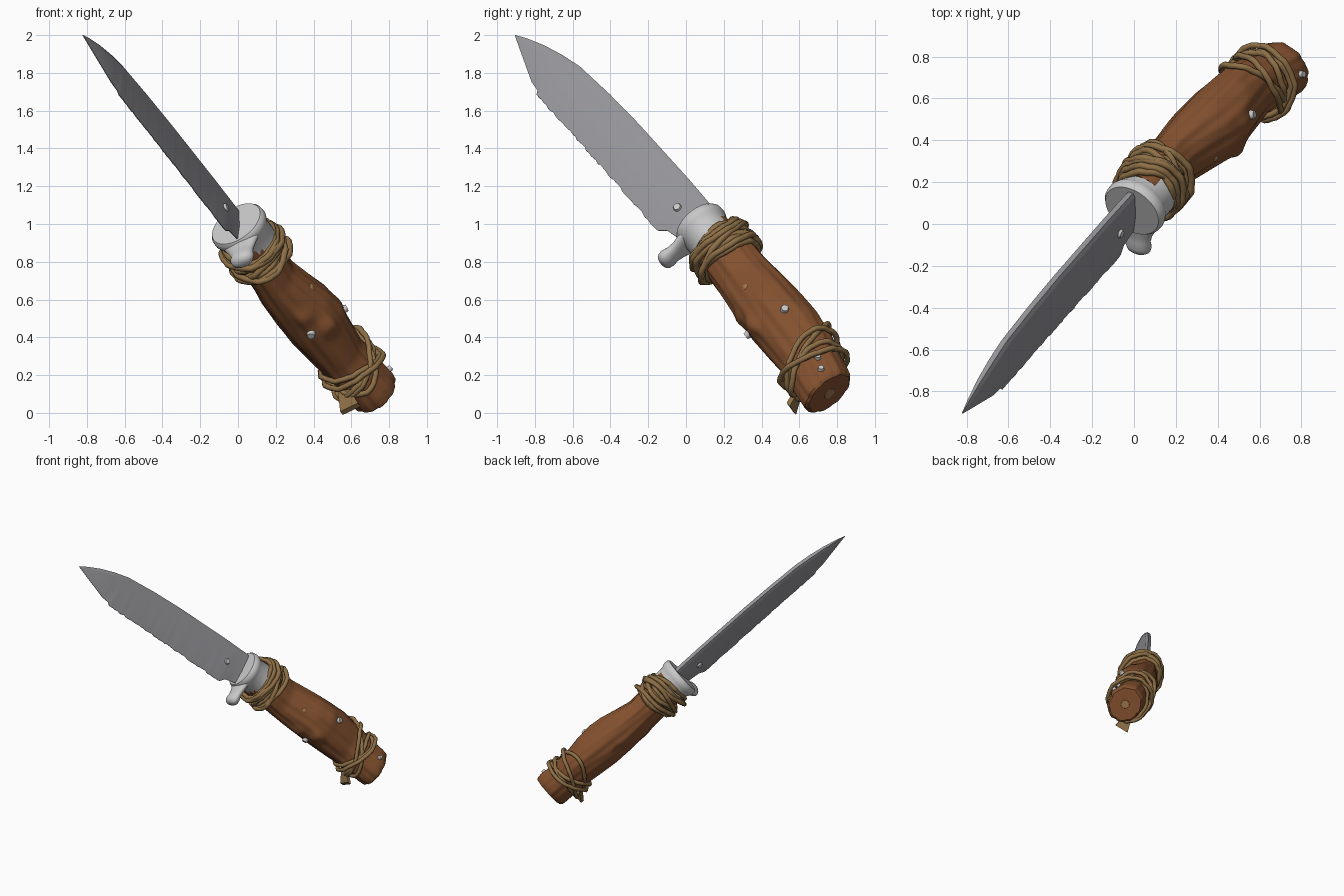
import bpy, bmesh, math, random
from mathutils import Vector, Matrix

if "Cube" in bpy.data.objects:
    bpy.data.objects.remove(bpy.data.objects["Cube"])
random.seed(4)

# Knife frame: u runs to the tip, v to the spine, n across the blade
O = Vector((0.04, 0.13, 0.945))
U = Vector((-0.506, -0.578, 0.641)).normalized()
V = Vector((-0.05, 0.76, 0.65))
V = (V - U * V.dot(U)).normalized()
N = U.cross(V)


def W(u, v, n):
    return O + U * u + V * v + N * n


def material(name, rgb):
    m = bpy.data.materials.new(name)
    m.diffuse_color = (*rgb, 1)
    m.use_nodes = True
    m.node_tree.nodes["Principled BSDF"].inputs["Base Color"].default_value = m.diffuse_color
    return m


STEEL = material("blade_steel", (0.30, 0.30, 0.32))
GUARD = material("pale_metal", (0.58, 0.58, 0.58))
WOOD = material("brown_wood", (0.23, 0.082, 0.028))
PALE = material("worn_wood", (0.36, 0.18, 0.075))
ROPE = material("tan_rope", (0.27, 0.16, 0.062))


def finish(name, mesh, mat, angle=35):
    ob = bpy.data.objects.new(name, mesh)
    bpy.context.collection.objects.link(ob)
    mesh.materials.clear()
    mesh.materials.append(mat)
    bpy.ops.object.select_all(action='DESELECT')
    ob.select_set(True)
    bpy.context.view_layer.objects.active = ob
    bpy.ops.object.shade_smooth_by_angle(angle=math.radians(angle))
    return ob


def loft(name, rings, mat, angle=35):
    bm = bmesh.new()
    rows = [[bm.verts.new(W(*p)) for p in r] for r in rings]
    k = len(rows[0])
    for a, b in zip(rows, rows[1:]):
        for i in range(k):
            bm.faces.new((a[i], a[(i + 1) % k], b[(i + 1) % k], b[i]))
    bm.faces.new(rows[0])
    bm.faces.new(rows[-1])
    bmesh.ops.recalc_face_normals(bm, faces=bm.faces)
    me = bpy.data.meshes.new(name)
    bm.to_mesh(me)
    bm.free()
    return finish(name, me, mat, angle)


def interp(table, x):
    # table rows sorted by rising first value
    if x <= table[0][0]:
        return table[0][1:]
    for a, b in zip(table, table[1:]):
        if x <= b[0]:
            t = (x - a[0]) / (b[0] - a[0])
            return tuple(p + (q - p) * t for p, q in zip(a[1:], b[1:]))
    return table[-1][1:]


# Blade: spine and edge profiles, lofted with a ground edge and chamfered spine
spine = [(0.02, 0.09), (0.12, 0.105), (0.34, 0.11), (0.8, 0.109), (1.05, 0.1),
         (1.298, 0.081), (1.42, 0.053), (1.54, 0.016), (1.65, -0.03), (1.709, -0.062)]
edge = [(0.02, -0.12), (0.123, -0.143), (0.19, -0.157), (0.225, -0.192), (0.245, -0.197),
        (0.766, -0.192), (1.344, -0.19), (1.362, -0.17), (1.423, -0.164),
        (1.558, -0.117), (1.65, -0.085), (1.709, -0.064)]
stations = sorted({p[0] for p in spine + edge} | {round(0.27 + 0.022 * i, 3) for i in range(49)})
rings = []
for u in stations:
    s, e = interp(spine, u)[0], interp(edge, u)[0]
    if 0.26 < u < 1.34:
        e += random.uniform(-0.003, 0.007)      # nicked edge
    h = s - e
    t = 0.022 * min(1, 0.08 + h / 0.2)
    b, c = e + min(0.1, 0.4 * h), s - min(0.022, 0.25 * h)
    rings.append([(u, e, 0.002), (u, b, t * 0.85), (u, c, t), (u, s, t * 0.6),
                  (u, s, -t * 0.6), (u, c, -t), (u, b, -t * 0.85), (u, e, -0.002)])
loft("blade", rings, STEEL, 18)


# Guard: flared oval collar plus a rounded finger stop
def oval(u, vc, nc, hv, hn, k=40):
    return [(u, vc + hv * math.cos(a), nc + hn * math.sin(a))
            for a in (2 * math.pi * i / k for i in range(k))]


loft("guard_collar", [oval(u, -0.012, 0, 0.142 * s, 0.152 * s) for u, s in
                      [(-0.06, 0.93), (0.02, 0.94), (0.045, 1.02), (0.06, 1.05),
                       (0.085, 1.04), (0.1, 0.97)]], GUARD)
stop = [(-0.06, .055, .038, .12), (-0.13, .055, .037, .1), (-0.18, .055, .034, .075),
        (-0.22, .058, .036, .064), (-0.255, .06, .044, .068), (-0.28, .06, .04, .06),
        (-0.296, .06, .025, .04), (-0.3, .06, .008, .015)]
loft("finger_stop", [[(uc + hu * math.cos(a), v, hn * math.sin(a))
                      for a in (2 * math.pi * i / 24 for i in range(24))]
                     for v, uc, hu, hn in stop], GUARD)

# Handle: bent, swelling branch (u, v centre, n centre, v half, n half)
grip = [(-1.25, -.1, -.058, .132, .118), (-1.238, -.1, -.058, .146, .13),
        (-1.2, -.095, -.056, .152, .135), (-1.1, -.078, -.042, .155, .13),
        (-0.95, -.045, -.02, .166, .13), (-0.82, -.038, -.018, .172, .148),
        (-0.7, -.033, -.016, .174, .163), (-0.58, -.028, -.01, .17, .162),
        (-0.48, -.025, .002, .165, .145), (-0.33, -.02, .016, .153, .118),
        (-0.15, -.01, .008, .145, .122), (0.0, -.01, 0, .135, .125)]
# knots: u, angle, height, width
knots = [(-0.66, math.radians(216), 0.03, 0.05), (-0.53, math.radians(196), 0.018, 0.04),
         (-0.68, math.radians(285), 0.012, 0.05), (-0.62, math.radians(75), -0.02, 0.035),
         (-0.8, math.radians(330), 0.01, 0.06), (-0.4, math.radians(120), 0.008, 0.06)]


def surf(u, a, off=0.0):
    vc, nc, hv, hn = interp(grip, u)
    r = off + 0.003 * math.sin(9 * a + 4 * u) + 0.002 * math.sin(17 * a - 6 * u)
    for ku, ka, kh, kw in knots:
        da = (a - ka + math.pi) % (2 * math.pi) - math.pi
        r += kh * math.exp(-((u - ku) ** 2 + (da * 0.16) ** 2) / kw ** 2)
    return (u, vc + (hv + r) * math.cos(a), nc + (hn + r) * math.sin(a))


us = [-1.25, -1.238] + [-1.2 + 0.025 * i for i in range(49)]
loft("wooden_handle", [[surf(u, 2 * math.pi * i / 72) for i in range(72)] for u in us], WOOD, 40)


# Round rivets and worn spots seated on a surface
def disc(name, pos, normal, r, depth, mat, dome=0.7):
    bm = bmesh.new()
    bmesh.ops.create_cone(bm, cap_ends=True, segments=16, radius1=r, radius2=r * dome, depth=depth)
    rot = normal.to_track_quat('Z', 'Y').to_matrix().to_4x4()
    bmesh.ops.transform(bm, matrix=Matrix.Translation(pos) @ rot, verts=bm.verts)
    me = bpy.data.meshes.new(name)
    bm.to_mesh(me)
    bm.free()
    finish(name, me, mat, 60)


def on_grip(name, u, deg, r, depth, mat):
    a = math.radians(deg)
    p = W(*surf(u, a, 0.001))
    tan = W(*surf(u, a + 0.1)) - W(*surf(u, a - 0.1))
    axis = W(*surf(u + 0.03, a)) - W(*surf(u - 0.03, a))
    nrm = axis.cross(tan).normalized()
    if nrm.dot(p - W(u, *interp(grip, u)[:2])) < 0:
        nrm = -nrm
    disc(name, p, nrm, r, depth, mat)


for sgn, side in ((1, "left"), (-1, "right")):
    disc("blade_rivet_" + side, W(0.247, -0.036, sgn * 0.022), N * sgn, 0.026, 0.02, GUARD)
for i, (u, deg) in enumerate([(-0.744, 287), (-0.63, 183), (-1.1, 290), (-1.18, 284)]):
    on_grip(f"handle_rivet_{i}", u, deg, 0.026 if i < 2 else 0.02, 0.034, GUARD)
on_grip("worn_spot", -0.46, 258, 0.018, 0.006, PALE)
disc("butt_worn_spot", W(-1.25, -0.1, -0.058), -U, 0.035, 0.008, PALE, 0.9)


# Rope wrapping: closed tilted strands that follow the handle
def tube(name, pts, r, closed=True):
    cu = bpy.data.curves.new(name, 'CURVE')
    cu.dimensions = '3D'
    cu.bevel_depth = r
    cu.bevel_resolution = 2
    cu.use_fill_caps = True
    sp = cu.splines.new('POLY')
    sp.points.add(len(pts) - 1)
    for q, p in zip(sp.points, pts):
        q.co = (*W(*p), 1)
    sp.use_cyclic_u = closed
    tmp = bpy.data.objects.new(name, cu)
    bpy.context.collection.objects.link(tmp)
    me = bpy.data.meshes.new_from_object(tmp.evaluated_get(bpy.context.evaluated_depsgraph_get()))
    bpy.data.objects.remove(tmp)
    finish(name, me, ROPE, 60)


def strand(name, u0, tilt, phase, off, r):
    pts = []
    for i in range(48):
        a = 2 * math.pi * i / 48
        u = u0 + tilt * math.cos(a - phase) + 0.008 * math.sin(3 * a + phase)
        pts.append(surf(u, a, off + 0.006 * math.sin(2 * a + 2 * phase)))
    tube(name, pts, r)


for i in range(10):
    strand(f"front_rope_{i}", -0.045 - 0.017 * i, random.uniform(0.015, 0.055),
           random.uniform(0, 6.28), 0.012 + 0.013 * (i % 3), 0.017)
for i, (u0, tilt, ph, off) in enumerate([(-1.0, 0.1, 0.2, 0.014), (-1.03, 0.06, 2.6, 0.016),
                                         (-1.06, 0.055, 3.0, 0.036), (-1.07, 0.04, 4.6, 0.015),
                                         (-1.03, 0.08, 5.4, 0.026)]):
    strand(f"back_rope_{i}", u0, tilt, ph, off, 0.015)

# Loose flat rope end hanging under the butt
tail = [(-0.2, -1.06, 0.03), (-0.25, -1.09, 0.042), (-0.3, -1.12, 0.055)]
loft("rope_tail", [[(u - 0.014, v, 0.03 - h), (u + 0.014, v, 0.03 - h),
                    (u + 0.014, v, 0.03 + h), (u - 0.014, v, 0.03 + h)]
                   for v, u, h in tail], ROPE)
